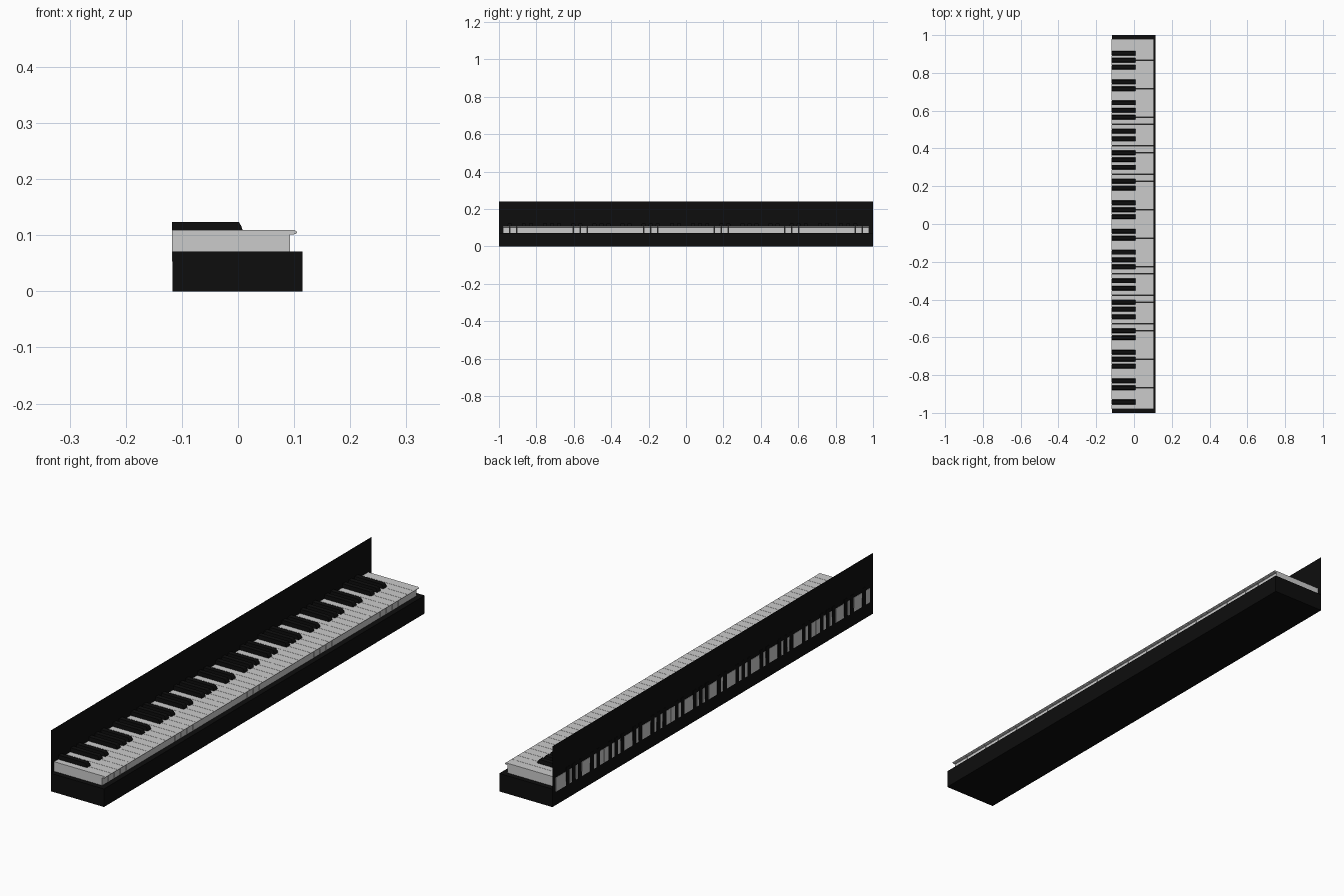
import bpy, bmesh

if "Cube" in bpy.data.objects:
    bpy.data.objects.remove(bpy.data.objects["Cube"])

BACK = -0.118            # rear end of all keys
NOTCH = 0.009            # where the black keys stop
N, Y0 = 52, -0.98        # white key count and first key edge
PITCH = 1.96 / N
GAP = 0.0005

black = bpy.data.materials.new("black")
black.diffuse_color = (0.004, 0.004, 0.004, 1)
black.use_nodes = True
black.node_tree.nodes["Principled BSDF"].inputs["Base Color"].default_value = black.diffuse_color


def finish(name, bm, mat=None):
    bmesh.ops.recalc_face_normals(bm, faces=bm.faces[:])
    me = bpy.data.meshes.new(name)
    bm.to_mesh(me)
    bm.free()
    ob = bpy.data.objects.new(name, me)
    bpy.context.collection.objects.link(ob)
    if mat:
        me.materials.append(mat)
    return ob


def extrude(bm, profile, ya, yb, taper=0.0, top=1.0):
    """Extrude an (x, z) profile along y; points at or above top are tapered inward."""
    a = [bm.verts.new((x, ya + (taper if z >= top else 0), z)) for x, z in profile]
    b = [bm.verts.new((x, yb - (taper if z >= top else 0), z)) for x, z in profile]
    bm.faces.new(a)
    bm.faces.new(b[::-1])
    for i in range(len(a)):
        j = (i + 1) % len(a)
        bm.faces.new((a[i], b[i], b[j], a[j]))


def rect(x0, x1, z0, z1):
    return [(x0, z0), (x1, z0), (x1, z1), (x0, z1)]


# Key bed
bm = bmesh.new()
extrude(bm, rect(-0.117, 0.115, 0, 0.071), -1, 1)
finish("key_bed", bm, black)

# Thin upright panel behind the keys
bm = bmesh.new()
bm.faces.new([bm.verts.new((-0.117, y, z)) for y, z in
              ((-1, 0.071), (1, 0.071), (1, 0.24), (-1, 0.24))])
finish("back_panel", bm, black)

# White key profile with rounded overhanging lip
front = [(NOTCH, 0.053), (0.093, 0.053), (0.093, 0.101), (0.102, 0.102),
         (0.1045, 0.1035), (0.105, 0.105), (0.104, 0.107), (0.101, 0.109),
         (NOTCH, 0.109)]
rear = rect(BACK, NOTCH, 0.053, 0.109)
# Black key profile with sloped front
sharp = [(BACK, 0.053), (0.008, 0.053), (0.008, 0.110), (0.006, 0.116),
         (0.002, 0.123), (0.000, 0.124), (BACK, 0.124)]
HALF = 0.011


def has_black(i):
    """True when a black key sits between white keys i-1 and i (keys start on A)."""
    return 0 < i < N - 0 and i % 7 in (1, 3, 4, 6, 0)


for i in range(N):
    y = Y0 + i * PITCH
    ya, yb = y + GAP, y + PITCH - GAP
    # White key: full-width front, rear notched around its neighbours
    bm = bmesh.new()
    extrude(bm, front, ya, yb)
    extrude(bm, rear,
            y + HALF + 0.001 if has_black(i) else ya,
            y + PITCH - HALF - 0.001 if has_black(i + 1) else yb)
    finish(f"white_key_{i + 1}", bm)
    # Black key on the boundary
    if has_black(i):
        bm = bmesh.new()
        extrude(bm, sharp, y - HALF, y + HALF, 0.0015, 0.12)
        finish(f"black_key_{i}", bm, black)
